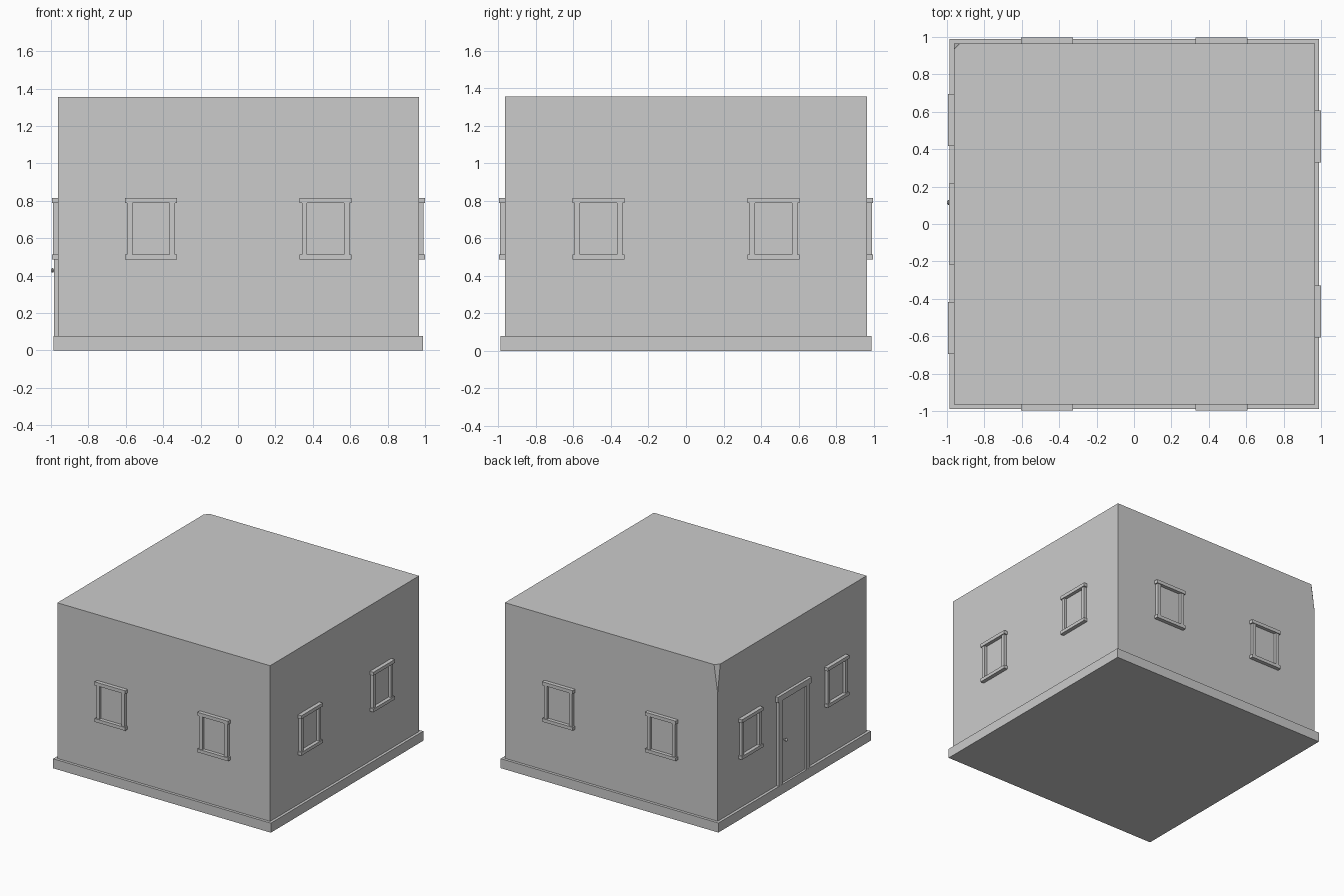
import bpy, bmesh, math
from mathutils import Matrix, Vector

if "Cube" in bpy.data.objects:
    bpy.data.objects.remove(bpy.data.objects["Cube"])

CX = 0.002       # wall centre in x (the door knob shifts the bounds slightly)
W = 0.9655       # wall half width
H = 1.355        # wall height


def make_object(name, bm, matrix=None):
    bmesh.ops.recalc_face_normals(bm, faces=bm.faces)
    mesh = bpy.data.meshes.new(name)
    bm.to_mesh(mesh)
    bm.free()
    obj = bpy.data.objects.new(name, mesh)
    if matrix:
        obj.matrix_world = matrix
    bpy.context.collection.objects.link(obj)
    return obj


def add_box(bm, x0, x1, y0, y1, z0, z1):
    size = Matrix.Diagonal((x1 - x0, y1 - y0, z1 - z0, 1))
    centre = Matrix.Translation(((x0 + x1) / 2, (y0 + y1) / 2, (z0 + z1) / 2))
    bmesh.ops.create_cube(bm, size=1, matrix=centre @ size)


def on_wall(angle, offset):
    # Local frame of a wall: x along it, -y pointing outwards
    return (Matrix.Translation((CX, 0, 0)) @ Matrix.Rotation(math.radians(angle), 4, 'Z')
            @ Matrix.Translation((offset, 0, 0)))


# Walls with a sliver cut from the back left top corner
bm = bmesh.new()
add_box(bm, CX - W, CX + W, -W, W, 0.04, H)
a = Vector((CX - W, W - 0.033, H))
b = Vector((CX - W + 0.033, W, H))
c = Vector((CX - W, W, H - 0.225))
normal = (b - a).cross(c - a)
if normal.dot(Vector((-1, 1, 0))) < 0:
    normal.negate()
cut = bmesh.ops.bisect_plane(bm, geom=bm.verts[:] + bm.edges[:] + bm.faces[:],
                             plane_co=a, plane_no=normal, clear_outer=True)
edges = [e for e in cut['geom_cut'] if isinstance(e, bmesh.types.BMEdge)]
bmesh.ops.holes_fill(bm, edges=edges)
make_object("walls", bm)

# Plinth
bm = bmesh.new()
add_box(bm, CX - 0.988, CX + 0.988, -0.988, 0.988, 0, 0.078)
make_object("plinth", bm)


# Windows: header, sill, two jambs and a thin pane
def window(name, matrix):
    bm = bmesh.new()
    for z0, z1 in ((0.787, 0.815), (0.487, 0.514)):
        add_box(bm, -0.139, 0.139, -0.997, -W + 0.01, z0, z1)
    for s in (-1, 1):
        x0, x1 = sorted((s * 0.099, s * 0.128))
        add_box(bm, x0, x1, -0.99, -W + 0.01, 0.514, 0.787)
    make_object(name + "_frame", bm, matrix)
    bm = bmesh.new()
    add_box(bm, -0.099, 0.099, -W - 0.003, -W + 0.01, 0.514, 0.787)
    make_object(name + "_pane", bm, matrix)


sides = (("front", 0, 0.467), ("right", 90, 0.467), ("back", 180, 0.467), ("left", 270, 0.557))
for side, angle, offset in sides:
    for i, s in enumerate((-1, 1)):
        window(f"{side}_window_{i + 1}", on_wall(angle, s * offset))

# Door frame and panel, on the left wall
door = on_wall(270, 0)
bm = bmesh.new()
add_box(bm, -0.2175, 0.2175, -0.99, -W + 0.01, 0.768, 0.815)
for s in (-1, 1):
    x0, x1 = sorted((s * 0.158, s * 0.2))
    add_box(bm, x0, x1, -0.987, -W + 0.01, 0.078, 0.768)
make_object("door_frame", bm, door)
bm = bmesh.new()
add_box(bm, -0.158, 0.158, -0.971, -W + 0.01, 0.078, 0.768)
make_object("door_panel", bm, door)

# Door knob: stem and rounded grip
bm = bmesh.new()
turn = Matrix.Rotation(math.radians(90), 4, 'X')
at = Matrix.Translation((-0.115, -0.978, 0.428))
bmesh.ops.create_cone(bm, cap_ends=True, segments=12, radius1=0.006, radius2=0.006,
                      depth=0.022, matrix=at @ turn)
grip = Matrix.Translation((-0.115, -0.994, 0.428)) @ turn @ Matrix.Diagonal((1, 1, 0.6, 1))
bmesh.ops.create_uvsphere(bm, u_segments=16, v_segments=8, radius=0.013, matrix=grip)
knob = make_object("door_knob", bm, door)
bpy.context.view_layer.objects.active = knob
knob.select_set(True)
bpy.ops.object.shade_smooth_by_angle()
